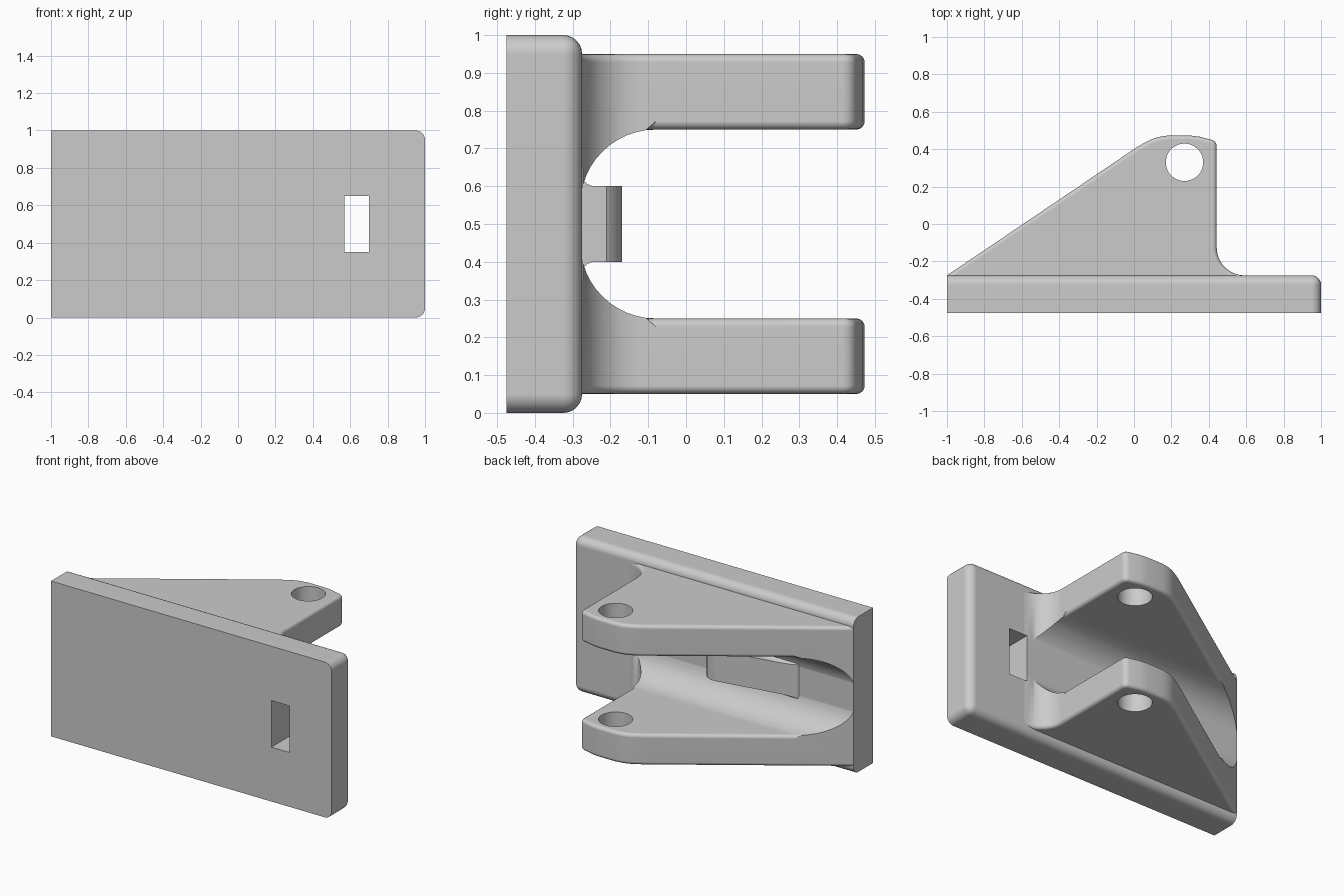
import bpy, bmesh
from math import sin, cos, radians

cube = bpy.data.objects.get("Cube")
if cube:
    bpy.data.objects.remove(cube, do_unlink=True)

grey = bpy.data.materials.new("plain grey")
grey.use_nodes = True
grey.diffuse_color = (0.6, 0.6, 0.6, 1)
grey.node_tree.nodes["Principled BSDF"].inputs["Base Color"].default_value = (0.6, 0.6, 0.6, 1)


def arc(cx, cy, r, start, end, steps=12):
    angles = [radians(start + (end - start) * i / steps) for i in range(steps + 1)]
    return [(cx + r * cos(a), cy + r * sin(a)) for a in angles]


def prism(name, points, axis, lo, hi):
    """Extrude a flat profile along z (profile in xy), x (in yz) or y (in xz)."""
    place = {"z": lambda u, v: (u, v, lo), "x": lambda u, v: (lo, u, v),
             "y": lambda u, v: (u, lo, v)}[axis]
    bm = bmesh.new()
    face = bm.faces.new([bm.verts.new(place(u, v)) for u, v in points])
    new = bmesh.ops.extrude_face_region(bm, geom=[face])["geom"]
    shift = [(hi - lo) if a == axis else 0 for a in "xyz"]
    bmesh.ops.translate(bm, vec=shift, verts=[g for g in new if isinstance(g, bmesh.types.BMVert)])
    bmesh.ops.recalc_face_normals(bm, faces=bm.faces)
    mesh = bpy.data.meshes.new(name)
    bm.to_mesh(mesh)
    bm.free()
    mesh.materials.append(grey)
    obj = bpy.data.objects.new(name, mesh)
    bpy.context.collection.objects.link(obj)
    return obj


def combine(obj, cutter, operation):
    """Apply a boolean and remove the cutter."""
    mod = obj.modifiers.new("cut", "BOOLEAN")
    mod.object, mod.operation, mod.solver = cutter, operation, "EXACT"
    graph = bpy.context.evaluated_depsgraph_get()
    mesh = bpy.data.meshes.new_from_object(obj.evaluated_get(graph))
    obj.modifiers.clear()
    obj.data = mesh
    bpy.data.objects.remove(cutter, do_unlink=True)


def round_edges(obj, rule, radius, segments):
    """Bevel the sharp edges whose two end points pass the rule."""
    bm = bmesh.new()
    bm.from_mesh(obj.data)
    edges = [e for e in bm.edges if len(e.link_faces) == 2
             and e.calc_face_angle(0) > radians(40)
             and rule(e.verts[0].co, e.verts[1].co)]
    bmesh.ops.bevel(bm, geom=edges, offset=radius, offset_type="OFFSET", segments=segments,
                    profile=0.5, affect="EDGES", clamp_overlap=False)
    bm.to_mesh(obj.data)
    bm.free()


def cut_slot(obj):
    slot = [(0.57, 0.35), (0.7, 0.35), (0.7, 0.65), (0.57, 0.65)]
    combine(obj, prism("slot_cutter", slot, "y", -0.6, 0), "DIFFERENCE")


# Base plate: rounded behind and at the left end, square at the right end
FACE = -0.275
plate = prism("base_plate", [(-1, 0), (1, 0), (1, 1), (-1, 1)], "y", -0.475, FACE)


def plate_rule(a, b):
    behind = a.y > -0.3 and b.y > -0.3 and (a.x > 0 or b.x > 0)
    end_corner = a.x > 0.99 and b.x > 0.99 and abs(a.y - b.y) > 0.1
    return behind or end_corner


round_edges(plate, plate_rule, 0.05, 6)
cut_slot(plate)

# Forked bracket: tapered outline with a rounded channel between the two arms
outline = [(-1, -0.3), (-1, FACE), (0.01, 0.407), (0.05, 0.431), (0.09, 0.452),
           (0.13, 0.465), (0.18, 0.473), (0.3, 0.473), (0.35, 0.467), (0.395, 0.455)]
outline += arc(0.405, 0.415, 0.037, 75, 0, 6)
outline += arc(0.592, FACE + 0.15, 0.15, 180, 270)
outline += [(0.592, -0.3)]
bracket = prism("forked_bracket", outline, "z", 0.05, 0.95)

channel = [(0.7, 0.25)] + arc(-0.08, 0.45, 0.2, 270, 180)
channel += arc(-0.08, 0.55, 0.2, 180, 90) + [(0.7, 0.75)]
combine(bracket, prism("channel_cutter", channel, "x", -1.5, 1.5), "DIFFERENCE")


def bracket_rule(a, b):
    outer = abs(a.z - 0.5) > 0.449 and abs(b.z - 0.5) > 0.449
    limit = -0.28 if outer else -0.12
    return a.y > limit and b.y > limit and abs(a.z - b.z) < 0.1


round_edges(bracket, bracket_rule, 0.022, 4)

# Pin holes through both arms
combine(bracket, prism("hole_cutter", arc(0.27, 0.33, 0.1, 0, 352.5, 47), "z", -0.1, 1.1),
        "DIFFERENCE")
cut_slot(bracket)

# Ramped catch in the channel, flared at its root
flare = [(-0.3, 0.37)] + arc(-0.24, 0.36, 0.04, 165, 90, 6) + [(-0.1, 0.4), (-0.1, 0.6)]
flare += arc(-0.24, 0.64, 0.04, 270, 195, 6) + [(-0.3, 0.63)]
ramp = [(0, -0.3), (0, -0.21), (-0.02, -0.185), (-0.06, -0.17), (-0.1, -0.173),
        (-0.6, -0.262), (-0.64, -0.3)]
catch = prism("ramped_catch", flare, "x", -0.8, 0.2)
combine(catch, prism("ramp_cutter", ramp, "z", 0.2, 0.8), "INTERSECT")

# Smooth shading with sharp edges kept
for obj in (plate, bracket, catch):
    bpy.ops.object.select_all(action="DESELECT")
    obj.select_set(True)
    bpy.context.view_layer.objects.active = obj
    bpy.ops.object.shade_smooth_by_angle(angle=radians(35))
    normals = obj.modifiers.new("even shading", "WEIGHTED_NORMAL")
    normals.keep_sharp = True
